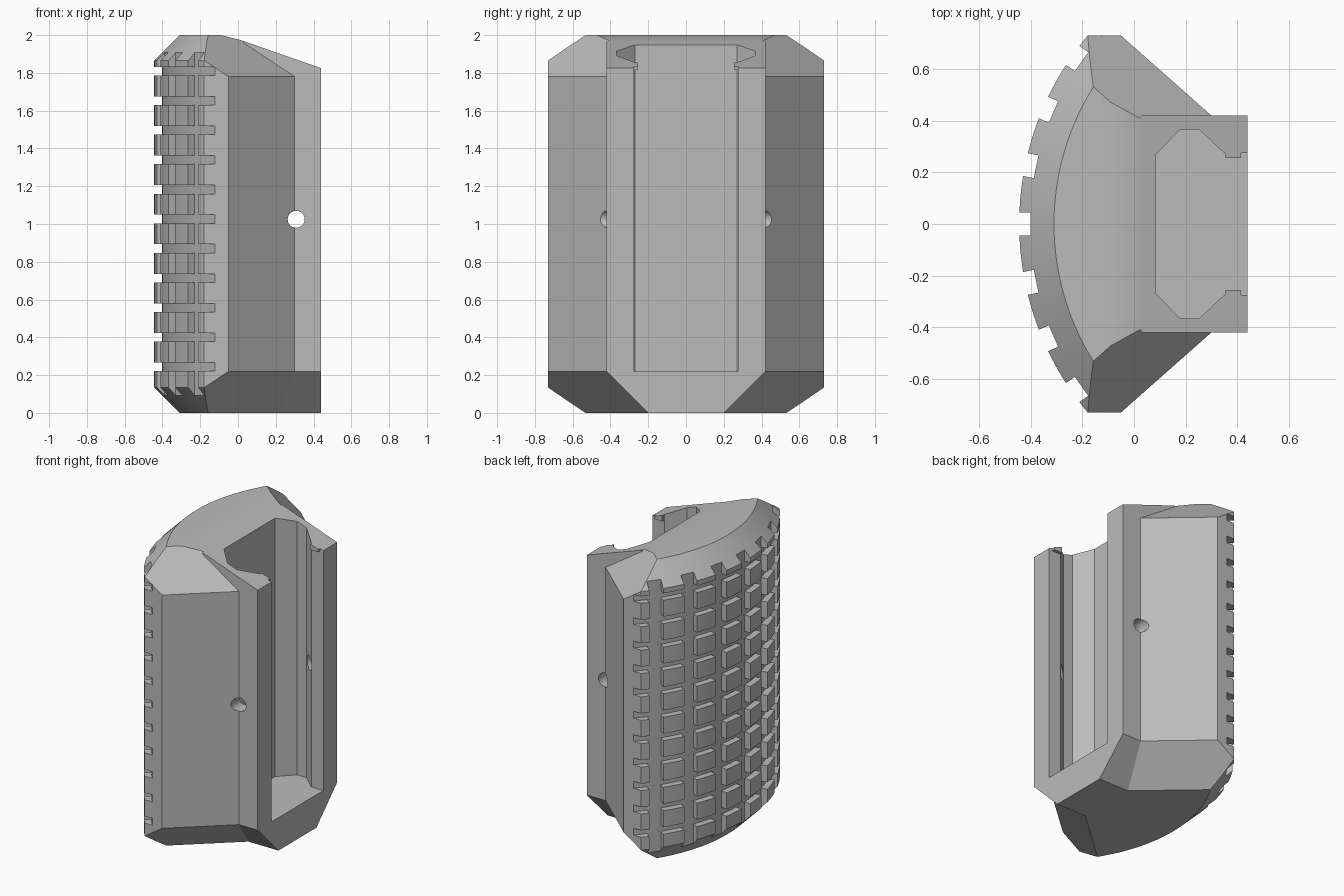
import bpy, bmesh
from math import sin, cos, pi
from mathutils import Vector, Matrix

cube = bpy.data.objects.get("Cube")
if cube:
    bpy.data.objects.remove(cube, do_unlink=True)

grey = bpy.data.materials.new("plain_grey")
grey.use_nodes = True
tone = (0.5, 0.5, 0.5, 1)
grey.diffuse_color = tone
grey.node_tree.nodes["Principled BSDF"].inputs["Base Color"].default_value = tone

AXIS_X, R_PAD, R_BASE, R_TOP = 0.693, 1.138, 1.095, 1.003
SEGS = 160
CIRCLE = [(cos(2 * pi * i / SEGS), sin(2 * pi * i / SEGS)) for i in range(SEGS)]


def make(name, bm):
    bmesh.ops.recalc_face_normals(bm, faces=bm.faces)
    mesh = bpy.data.meshes.new(name)
    bm.to_mesh(mesh)
    bm.free()
    mesh.materials.append(grey)
    ob = bpy.data.objects.new(name, mesh)
    bpy.context.collection.objects.link(ob)
    return ob


def loft(bm, outline, levels, ox=0.0, ring=False):
    """Stack scaled copies of an outline; cap the ends or close into a ring."""
    loops = [[bm.verts.new((ox + x * s, y * s, z)) for x, y in outline] for s, z in levels]
    pairs = list(zip(loops, loops[1:]))
    if ring:
        pairs.append((loops[-1], loops[0]))
    else:
        bm.faces.new(loops[0])
        bm.faces.new(loops[-1])
    n = len(outline)
    for a, b in pairs:
        for i in range(n):
            j = (i + 1) % n
            bm.faces.new((a[i], a[j], b[j], b[i]))


def box(bm, lo, hi, turn=Matrix()):
    lo, hi = Vector(lo), Vector(hi)
    m = turn @ Matrix.Translation((lo + hi) / 2) @ Matrix.Diagonal((*(hi - lo), 1))
    bmesh.ops.create_cube(bm, size=1, matrix=m)


def clip(bm, point, normal):
    """Keep the solid behind a plane and cap the cut."""
    geom = bm.verts[:] + bm.edges[:] + bm.faces[:]
    cut = bmesh.ops.bisect_plane(bm, geom=geom, dist=1e-5, plane_co=point,
                                 plane_no=normal, clear_outer=True)["geom_cut"]
    edges = [e for e in cut if isinstance(e, bmesh.types.BMEdge) and e.is_boundary]
    if edges:
        bmesh.ops.edgeloop_fill(bm, edges=edges)
    bmesh.ops.recalc_face_normals(bm, faces=bm.faces)


def slope_top(bm):
    clip(bm, (-0.09, 0, 2), (0.25, 0, 1))
    clip(bm, (0.44, 0, 1.825), (0.349, 0, 1))


def combine(target, tool, operation):
    mod = target.modifiers.new(operation, "BOOLEAN")
    mod.operation, mod.object, mod.solver = operation, tool, "EXACT"
    bpy.context.view_layer.objects.active = target
    bpy.ops.object.modifier_apply(modifier=mod.name)
    bpy.data.objects.remove(tool, do_unlink=True)


# Curved shell with bevelled rims, trimmed to slanted sides
bm = bmesh.new()
loft(bm, CIRCLE, [(R_TOP, 0), (R_PAD, 0.135), (R_PAD, 1.865), (R_TOP, 2)], AXIS_X)
clip(bm, (0.44, 0, 0), (1, 0, 0))
for s in (-1, 1):
    side = Vector((0.663, 0.749 * s, 0))
    corner = Vector((-0.05, 0.73 * s, 0))
    clip(bm, corner, (0, s, 0))
    clip(bm, corner, side)
    clip(bm, corner + Vector((0, 0, 1.78)), side + Vector((0, 0, 1)))
    clip(bm, corner + Vector((0, 0, 0.22)), side - Vector((0, 0, 1)))
slope_top(bm)
body = make("body", bm)

# Rear block with chamfered lower edges
bm = bmesh.new()
box(bm, (0.03, -0.42, 0), (0.44, 0.42, 2))
for s in (-1, 1):
    clip(bm, (0, 0.42 * s, 0.22), (0, s, -1))
slope_top(bm)
combine(body, make("rear_block", bm), "UNION")

# Horizontal tread grooves
bm = bmesh.new()
for k in range(11):
    z = 0.244 + 0.1565 * k
    loft(bm, CIRCLE, [(R_BASE, z - 0.023), (1.3, z - 0.023),
                      (1.3, z + 0.023), (R_BASE, z + 0.023)], AXIS_X, ring=True)
combine(body, make("ring_cutter", bm), "DIFFERENCE")

# Vertical tread grooves
bm = bmesh.new()
for k in range(-3, 4):
    turn = Matrix.Translation((AXIS_X, 0, 0)) @ Matrix.Rotation(k * 0.204, 4, "Z")
    box(bm, (-1.25, -0.045, -0.2), (-R_BASE, 0.045, 2.2), turn)
combine(body, make("groove_cutter", bm), "DIFFERENCE")

# Open channel in the rear
half = [(0.085, 0.27), (0.18, 0.367), (0.25, 0.367), (0.35, 0.275), (0.6, 0.275)]
bm = bmesh.new()
loft(bm, half + [(x, -y) for x, y in reversed(half)], [(1, 0.22), (1, 2.3)])
combine(body, make("channel_cutter", bm), "DIFFERENCE")

# Cross pin hole
bm = bmesh.new()
bmesh.ops.create_cone(bm, cap_ends=True, segments=32, radius1=0.045, radius2=0.045, depth=3,
                      matrix=Matrix.Translation((0.308, 0, 1.025)) @ Matrix.Rotation(pi / 2, 4, "X"))
combine(body, make("pin_cutter", bm), "DIFFERENCE")

# Small catches at the channel mouth
for s, label in ((1, "left"), (-1, "right")):
    bm = bmesh.new()
    y = sorted((0.255 * s, 0.275 * s))
    box(bm, (0.355, y[0], 1.815), (0.415, y[1], 1.95))
    slope_top(bm)
    make(label + "_catch", bm)

# Smooth shading on the curved faces only
bpy.ops.object.select_all(action="DESELECT")
body.select_set(True)
bpy.context.view_layer.objects.active = body
bpy.ops.object.shade_smooth_by_angle(angle=0.35)
